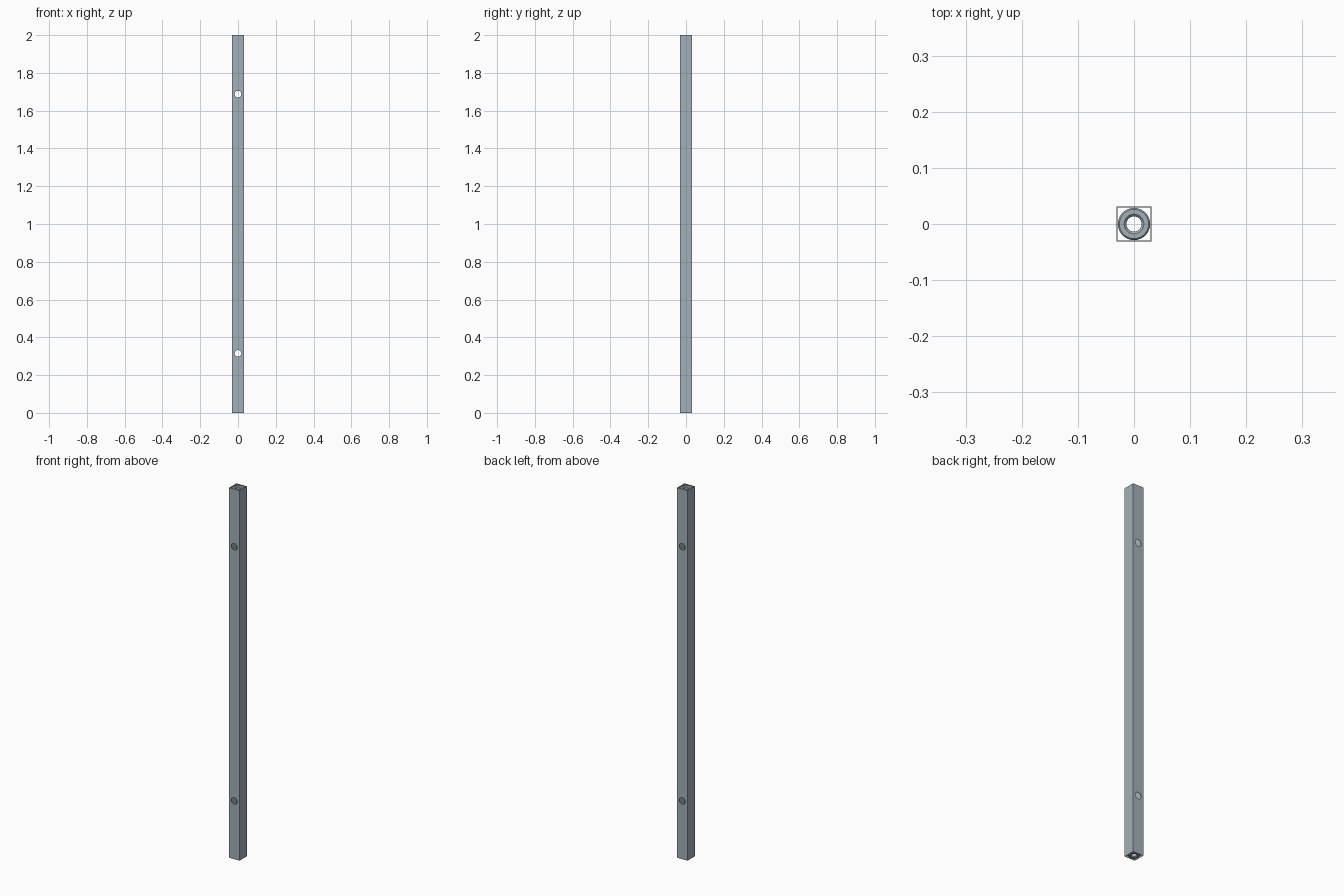
import bpy, bmesh
from math import cos, sin, pi

if "Cube" in bpy.data.objects:
    bpy.data.objects.remove(bpy.data.objects["Cube"])

HALF, WALL, HEIGHT = 0.031, 0.002, 2.0
HOLE_R, HOLE_Z = 0.0175, (0.315, 1.688)

# blue-grey steel
steel = bpy.data.materials.new("steel")
steel.diffuse_color = (0.37, 0.44, 0.48, 1)
steel.use_nodes = True
steel.node_tree.nodes["Principled BSDF"].inputs["Base Color"].default_value = steel.diffuse_color


def finish(name, bm):
    bmesh.ops.recalc_face_normals(bm, faces=bm.faces)
    mesh = bpy.data.meshes.new(name)
    bm.to_mesh(mesh)
    bm.free()
    mesh.materials.append(steel)
    ob = bpy.data.objects.new(name, mesh)
    bpy.context.collection.objects.link(ob)
    return ob


def lathe(name, profile, z, flip=1, sides=48):
    """Closed ring: profile of (radius, depth from z) revolved about z."""
    bm = bmesh.new()
    rings = [[bm.verts.new((r * cos(2 * pi * i / sides), r * sin(2 * pi * i / sides), z + flip * d))
              for i in range(sides)] for r, d in profile]
    for a, b in zip(rings, rings[1:] + rings[:1]):
        for i in range(sides):
            j = (i + 1) % sides
            bm.faces.new((a[i], a[j], b[j], b[i]))
    ob = finish(name, bm)
    bpy.ops.object.select_all(action='DESELECT')
    ob.select_set(True)
    bpy.context.view_layer.objects.active = ob
    bpy.ops.object.shade_smooth_by_angle(angle=0.5)
    return ob


# square tube, open at both ends
bm = bmesh.new()
loops = []
for h, z in ((HALF, 0), (HALF, HEIGHT), (HALF - WALL, HEIGHT), (HALF - WALL, 0)):
    loops.append([bm.verts.new((x * h, y * h, z)) for x, y in ((-1, -1), (1, -1), (1, 1), (-1, 1))])
for a, b in zip(loops, loops[1:] + loops[:1]):
    for i in range(4):
        j = (i + 1) % 4
        bm.faces.new((a[i], a[j], b[j], b[i]))
tube = finish("square_tube", bm)

# cross holes through front and back walls
for n, z in enumerate(HOLE_Z):
    bpy.ops.mesh.primitive_cylinder_add(vertices=32, radius=HOLE_R, depth=0.2,
                                        location=(0, 0, z), rotation=(pi / 2, 0, 0))
    cutter = bpy.context.object
    cutter.name = f"hole_cutter_{n + 1}"
    cutter.data.materials.append(steel)
    cutter.hide_render = True
    cutter.hide_set(True)
    mod = tube.modifiers.new(f"hole_{n + 1}", 'BOOLEAN')
    mod.operation, mod.solver, mod.object = 'DIFFERENCE', 'EXACT', cutter

# round bushings set into each end
bushing = [(0.0134, 0.006), (0.0175, 0.002), (0.026, 0.002), (0.0288, 0.005),
           (0.0288, 0.05), (0.0134, 0.05)]
lathe("bottom_bushing", bushing, 0, 1)
lathe("top_bushing", bushing, HEIGHT, -1)
